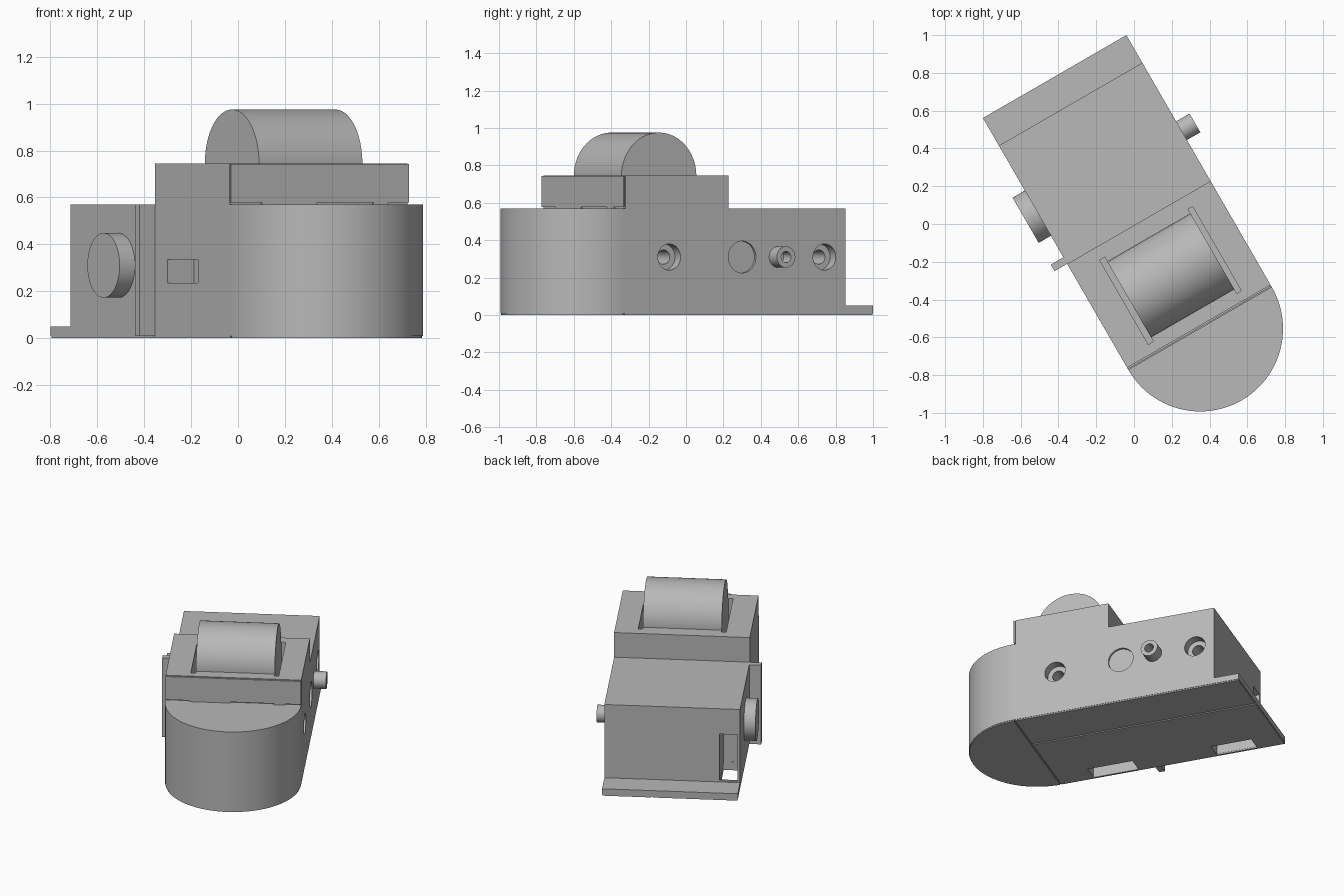
import bpy, bmesh, math
from mathutils import Matrix

cube = bpy.data.objects.get("Cube")
if cube:
    bpy.data.objects.remove(cube, do_unlink=True)

TURN = math.radians(30)              # whole device stands turned about z
LEFT, RIGHT = -0.412, 0.465          # side walls
MID, HALF = (LEFT + RIGHT) / 2, (RIGHT - LEFT) / 2
NOSE, REAR, LIP = -0.655, 0.717, 0.886
FLOOR, DECK, TOP = 0.008, 0.57, 0.745
AXLE = 0.31                          # height of side fittings

grey = bpy.data.materials.new("plain grey")
grey.use_nodes = True
grey.diffuse_color = (0.48, 0.48, 0.48, 1)
grey.node_tree.nodes["Principled BSDF"].inputs["Base Color"].default_value = grey.diffuse_color


def finish(name, bm):
    bmesh.ops.recalc_face_normals(bm, faces=bm.faces)
    mesh = bpy.data.meshes.new(name)
    bm.to_mesh(mesh)
    bm.free()
    mesh.materials.append(grey)
    obj = bpy.data.objects.new(name, mesh)
    obj.rotation_euler.z = TURN
    bpy.context.collection.objects.link(obj)
    return obj


def extrude(name, points, vector):
    bm = bmesh.new()
    face = bm.faces.new([bm.verts.new(p) for p in points])
    new = bmesh.ops.extrude_face_region(bm, geom=[face], use_keep_orig=True)
    verts = [v for v in new["geom"] if isinstance(v, bmesh.types.BMVert)]
    bmesh.ops.translate(bm, verts=verts, vec=vector)
    return finish(name, bm)


def box(name, x, y, z):
    corners = [(x[0], y[0], z[0]), (x[1], y[0], z[0]), (x[1], y[1], z[0]), (x[0], y[1], z[0])]
    return extrude(name, corners, (0, 0, z[1] - z[0]))


def rod(name, x, y, z, radius, sides=64):
    """Cylinder lying along x."""
    bm = bmesh.new()
    place = Matrix.Translation(((x[0] + x[1]) / 2, y, z)) @ Matrix.Rotation(math.pi / 2, 4, "Y")
    bmesh.ops.create_cone(bm, cap_ends=True, segments=sides, radius1=radius,
                          radius2=radius, depth=x[1] - x[0], matrix=place)
    return finish(name, bm)


def half_round(name, radius, z0, z1, steps=48):
    arc = [math.pi * (1 + i / steps) for i in range(steps + 1)]
    pts = [(MID + radius * math.cos(a), NOSE + radius * math.sin(a), z0) for a in arc]
    return extrude(name, pts, (0, 0, z1 - z0))


def cut(target, cutters):
    for cutter in cutters:
        cutter.hide_render = True
        mod = target.modifiers.new("cut", "BOOLEAN")
        mod.operation, mod.solver, mod.object = "DIFFERENCE", "EXACT", cutter
        bpy.context.view_layer.objects.active = target
        bpy.ops.object.modifier_apply(modifier=mod.name)
        bpy.data.objects.remove(cutter, do_unlink=True)


# Housing: stepped side profile with a low lip at the rear
side = [(NOSE, FLOOR), (LIP, FLOOR), (LIP, 0.05), (REAR, 0.05), (REAR, DECK),
        (-0.006, DECK), (-0.006, TOP), (-0.641, TOP), (-0.641, DECK), (NOSE, DECK)]
housing = extrude("housing", [(LEFT, y, z) for y, z in side], (RIGHT - LEFT, 0, 0))
nose = half_round("rounded_nose", HALF, FLOOR, DECK)

# Front panel of the raised block, with slits under it
panel = box("front_panel", (LEFT, RIGHT), (NOSE, -0.647), (DECK, TOP - 0.003))
cut(panel, [box("slit", x, (-0.7, -0.6), (DECK - 0.02, DECK + 0.008))
            for x in ((-0.42, -0.26), (0.01, 0.29), (0.36, 0.48))])

# Openings in the housing
cutters = [box("roller_slot", x, (-0.59, -0.075), (0.55, 0.8))
           for x in ((-0.253, -0.222), (0.287, 0.315))]
cutters += [
    box("side_window", (-0.5, -0.3), (-0.374, -0.114), (0.235, 0.335)),
    box("front_pocket", (-0.395, -0.281), (-0.42, -0.113), (-0.1, 0.36)),
    box("rear_notch", (-0.395, -0.28), (0.424, 0.75), (0.06, 0.39)),
    box("rear_pocket", (-0.394, -0.281), (0.425, 0.7), (-0.1, 0.1)),
    rod("shallow_recess", (RIGHT - 0.015, 0.6), 0.078, AXLE, 0.085),
]
for y in (-0.372, 0.586):            # counterbored screw holes
    cutters.append(rod("counterbore", (RIGHT - 0.06, 0.6), y, AXLE, 0.07))
    cutters.append(rod("bore", (RIGHT - 0.25, 0.55), y, AXLE, 0.038, 48))
cut(housing, cutters)

# Underside covers separated by narrow seams
half_round("nose_cover", HALF - 0.003, 0, FLOOR)
wide = box("wide_cover", (LEFT + 0.003, 0.135), (NOSE + 0.01, LIP - 0.002), (0, FLOOR))
cut(wide, [box("hole", (-0.395, -0.281), y, (-0.1, 0.1))
           for y in ((-0.42, -0.113), (0.425, 0.7))])
box("narrow_cover", (0.145, RIGHT - 0.003), (NOSE + 0.01, LIP - 0.002), (0, FLOOR))

# Roller, side knob, fin and hollow stub
rod("roller", (-0.222, 0.287), -0.333, TOP - 0.001, 0.231, 96)
rod("side_knob", (-0.487, LEFT + 0.01), 0.304, AXLE, 0.138)
box("side_fin", (-0.489, LEFT), (-0.006, 0.034), (FLOOR, DECK))
stub = rod("hollow_stub", (RIGHT - 0.01, 0.547), 0.302, AXLE, 0.057)
cut(stub, [rod("stub_bore", (RIGHT + 0.005, 0.6), 0.302, AXLE, 0.03, 48)])

# Smooth the round surfaces, keeping edges sharp
bpy.ops.object.select_all(action="DESELECT")
for obj in bpy.context.collection.objects:
    if obj.type == "MESH" and grey.name in obj.data.materials:
        obj.select_set(True)
        bpy.context.view_layer.objects.active = obj
bpy.ops.object.shade_smooth_by_angle(angle=math.radians(30))
